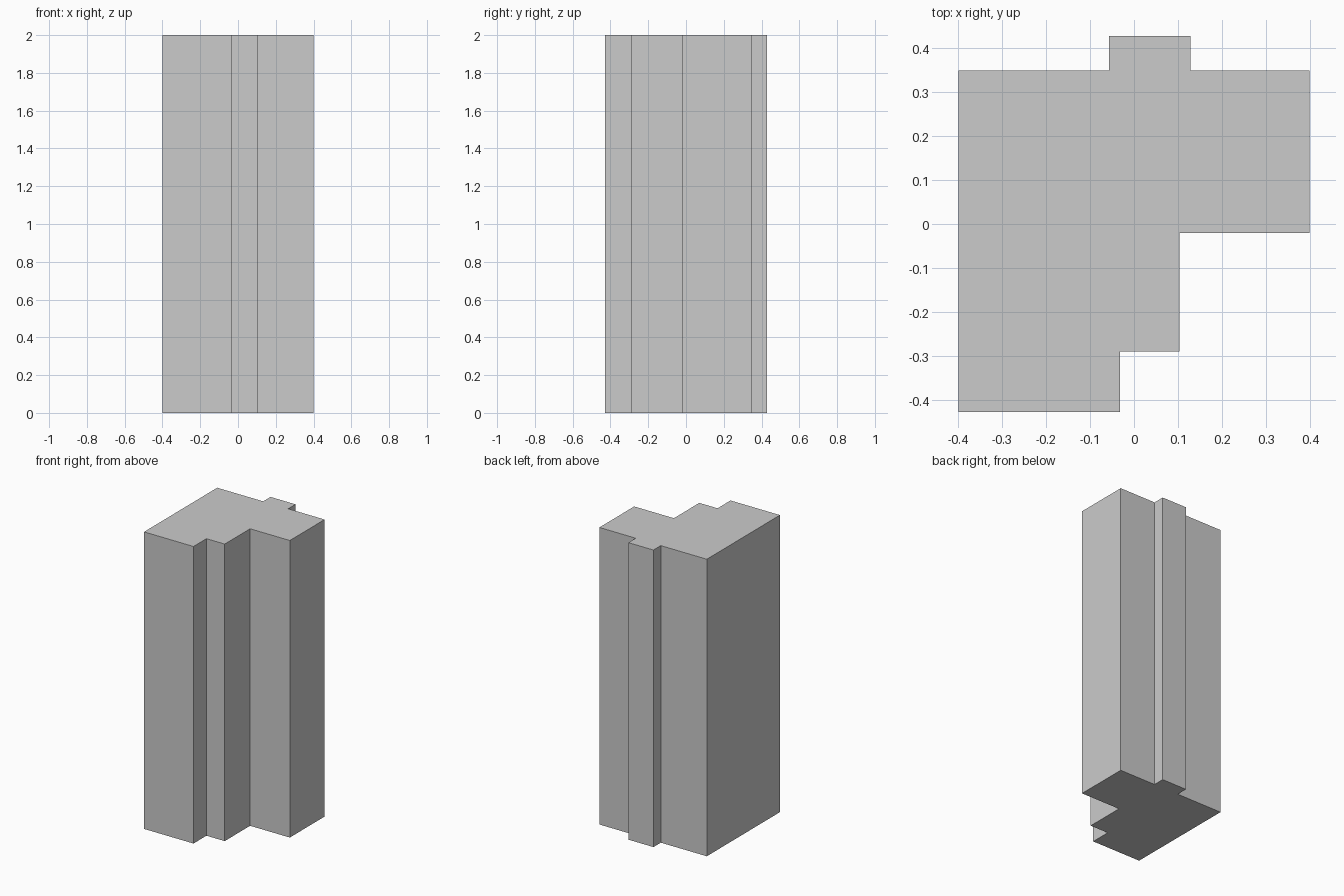
import bpy, bmesh

if "Cube" in bpy.data.objects:
    bpy.data.objects.remove(bpy.data.objects["Cube"])

HEIGHT = 2.0

# Floor-plan outline, counter-clockwise from the front left corner
outline = [
    (-0.40, -0.428), (-0.032, -0.428),   # front wing
    (-0.032, -0.29), (0.104, -0.29),     # first step
    (0.104, -0.02), (0.40, -0.02),       # second step
    (0.40, 0.35), (0.129, 0.35),         # back right
    (0.129, 0.428), (-0.057, 0.428),     # rear projection
    (-0.057, 0.35), (-0.40, 0.35),       # back left
]


def extruded_profile(name, points, height):
    bm = bmesh.new()
    base = bm.faces.new([bm.verts.new((x, y, 0)) for x, y in points])
    top = bmesh.ops.extrude_face_region(bm, geom=[base], use_keep_orig=True)
    verts = [v for v in top["geom"] if isinstance(v, bmesh.types.BMVert)]
    bmesh.ops.translate(bm, verts=verts, vec=(0, 0, height))
    bmesh.ops.recalc_face_normals(bm, faces=bm.faces)
    mesh = bpy.data.meshes.new(name)
    bm.to_mesh(mesh)
    bm.free()
    obj = bpy.data.objects.new(name, mesh)
    bpy.context.collection.objects.link(obj)
    return obj


# Stepped tower block
extruded_profile("tower_block", outline, HEIGHT)
